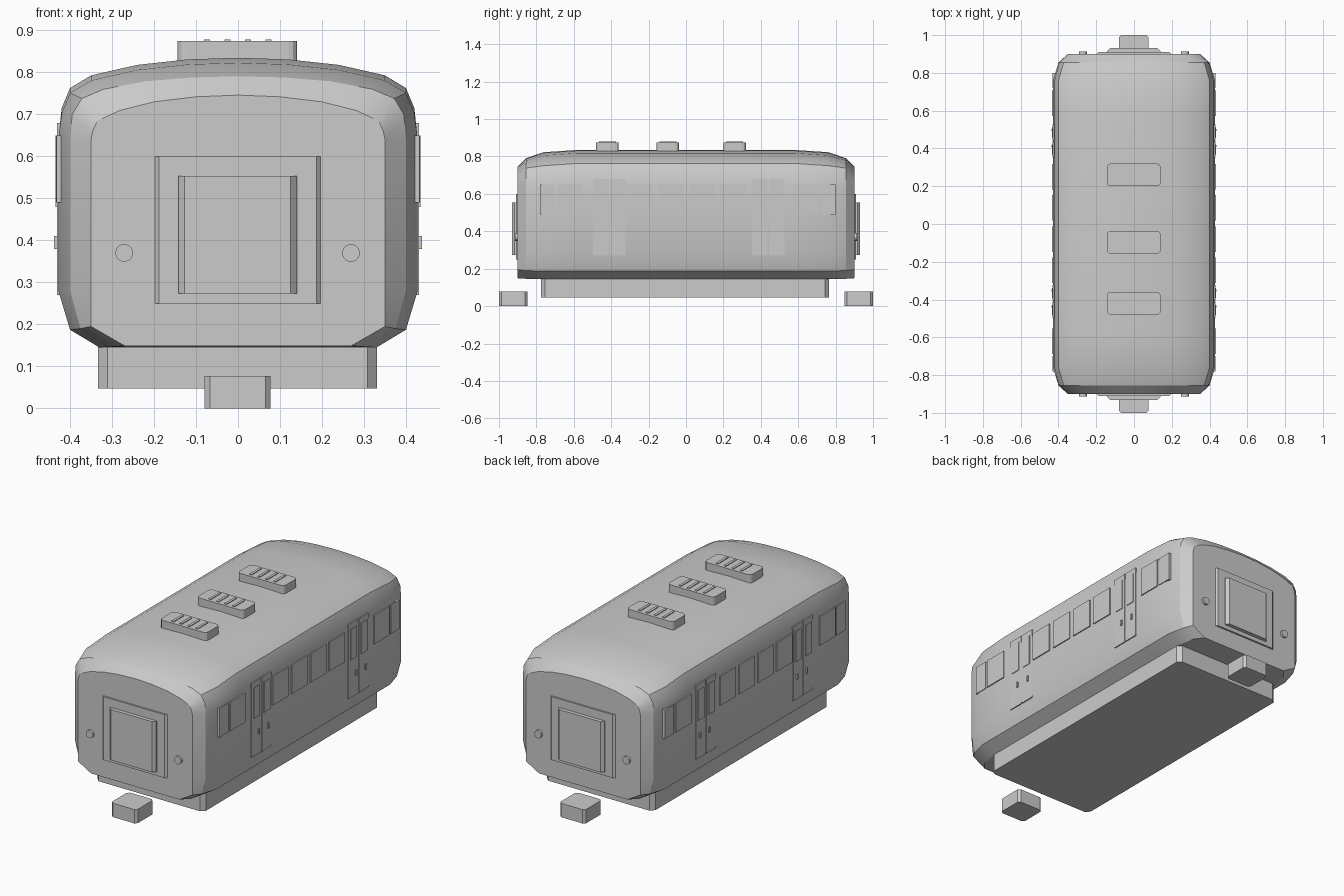
import bpy
import bmesh
import math
from mathutils import Matrix

cube = bpy.data.objects.get("Cube")
if cube:
    bpy.data.objects.remove(cube, do_unlink=True)

grey = bpy.data.materials.new("plain_grey")
grey.use_nodes = True
grey.diffuse_color = (0.6, 0.6, 0.6, 1)
grey.node_tree.nodes["Principled BSDF"].inputs["Base Color"].default_value = (0.6, 0.6, 0.6, 1)


def finish(name, bm, smooth=None):
    bmesh.ops.recalc_face_normals(bm, faces=bm.faces)
    mesh = bpy.data.meshes.new(name)
    bm.to_mesh(mesh)
    bm.free()
    mesh.materials.append(grey)
    obj = bpy.data.objects.new(name, mesh)
    bpy.context.collection.objects.link(obj)
    if smooth:
        bpy.ops.object.select_all(action='DESELECT')
        obj.select_set(True)
        bpy.context.view_layer.objects.active = obj
        bpy.ops.object.shade_smooth_by_angle(angle=math.radians(smooth))
    return obj


def box(name, x, y, z, corner=0, segments=1):
    """Box from (min, max) ranges, with optional bevelled upright edges."""
    bm = bmesh.new()
    bmesh.ops.create_cube(bm, size=1)
    for v in bm.verts:
        for axis, (low, high) in enumerate((x, y, z)):
            v.co[axis] = low if v.co[axis] < 0 else high
    if corner:
        upright = [e for e in bm.edges
                   if abs(e.verts[0].co.z - e.verts[1].co.z) > 1e-5]
        bmesh.ops.bevel(bm, geom=upright, offset=corner, segments=segments,
                        profile=0.5, affect='EDGES')
    return finish(name, bm)


# Half cross-sections, bottom to roof crown, at the middle and towards the ends
middle = [(0.33, 0.145), (0.40, 0.187), (0.428, 0.28), (0.428, 0.64), (0.42, 0.715),
          (0.40, 0.763), (0.35, 0.793), (0.24, 0.818), (0.12, 0.831), (0, 0.835)]
shoulder = [(x, z - 0.012 * (z > 0.7)) for x, z in middle]
taper = [(0.31, 0.146), (0.375, 0.19), (0.40, 0.28), (0.40, 0.64), (0.395, 0.70),
         (0.372, 0.738), (0.32, 0.76), (0.22, 0.779), (0.11, 0.788), (0, 0.791)]
end = [(0.27, 0.149), (0.35, 0.195), (0.35, 0.28), (0.35, 0.64), (0.346, 0.66),
       (0.335, 0.685), (0.28, 0.71), (0.2, 0.73), (0.1, 0.742), (0, 0.746)]
half = [(0.9, end), (0.855, taper), (0.76, shoulder), (0.58, middle)]
stations = [(-y, s) for y, s in half] + half[::-1]

# Lofted body shell
bm = bmesh.new()
rings = []
for y, section in stations:
    outline = section + [(-x, z) for x, z in section[-2::-1]]
    rings.append([bm.verts.new((x, y, z)) for x, z in outline])
for a, b in zip(rings, rings[1:]):
    for i in range(len(a)):
        j = (i + 1) % len(a)
        bm.faces.new((a[i], a[j], b[j], b[i]))
bm.faces.new(rings[0])
bm.faces.new(rings[-1])
finish("body_shell", bm, 25)

# Underframe
box("underframe", (-0.333, 0.331), (-0.775, 0.765), (0.047, 0.16), 0.022)

for side, word in ((-1, "front"), (1, "back")):
    def span(a, b):
        return sorted((side * a, side * b))

    # End doorway and couplers
    box(word + "_door_frame", (-0.198, 0.197), span(0.88, 0.91), (0.25, 0.6), 0.01)
    box(word + "_door", (-0.142, 0.14), span(0.89, 0.931), (0.273, 0.553), 0.015)
    box(word + "_coupler", (-0.08, 0.078), span(0.848, 1.0), (0, 0.077), 0.013)

    # Lamps
    for x, hand in ((-0.271, "right"), (0.269, "left")):
        bm = bmesh.new()
        place = Matrix.Translation((x, side * 0.9, 0.37)) @ Matrix.Rotation(math.pi / 2, 4, 'X')
        bmesh.ops.create_cone(bm, cap_ends=True, segments=20, radius1=0.021,
                              radius2=0.021, depth=0.026, matrix=place)
        finish(f"{word}_{hand}_lamp", bm, 30)

# Roof vents with raised slats
for n, y in enumerate((-0.42, -0.097, 0.26)):
    box(f"roof_vent_{n}", (-0.144, 0.141), (y - 0.06, y + 0.06), (0.81, 0.875), 0.02, 3)
    for k in range(4):
        x = -0.074 + 0.049 * k
        box(f"vent_{n}_slat_{k}", (x - 0.007, x + 0.007), (y - 0.045, y + 0.045), (0.87, 0.879))

# Side windows and double doors
for side, hand in ((-1, "right"), (1, "left")):
    def plate(name, out, y, width, z):
        box(f"{hand}_{name}", sorted((side * 0.415, side * out)),
            (y - width / 2, y + width / 2), z)

    for n, y in enumerate((-0.62, -0.245, -0.08, 0.085, 0.25, 0.64)):
        plate(f"window_{n}", 0.434, y, 0.135, (0.49, 0.65))
    for n, y in enumerate((-0.74, 0.76)):
        plate(f"end_window_{n}", 0.432, y, 0.08, (0.49, 0.65))
    for n, y in enumerate((-0.41, 0.44)):
        for k in (-1, 1):
            leaf = y + k * 0.045
            tag = f"{n}_{'rear' if k > 0 else 'fore'}"
            plate(f"door_leaf_{tag}", 0.431, leaf, 0.084, (0.27, 0.68))
            plate(f"door_window_{tag}", 0.435, leaf, 0.052, (0.48, 0.65))
            plate(f"door_handle_{tag}", 0.438, y + k * 0.042 + 0.015, 0.01, (0.38, 0.41))
